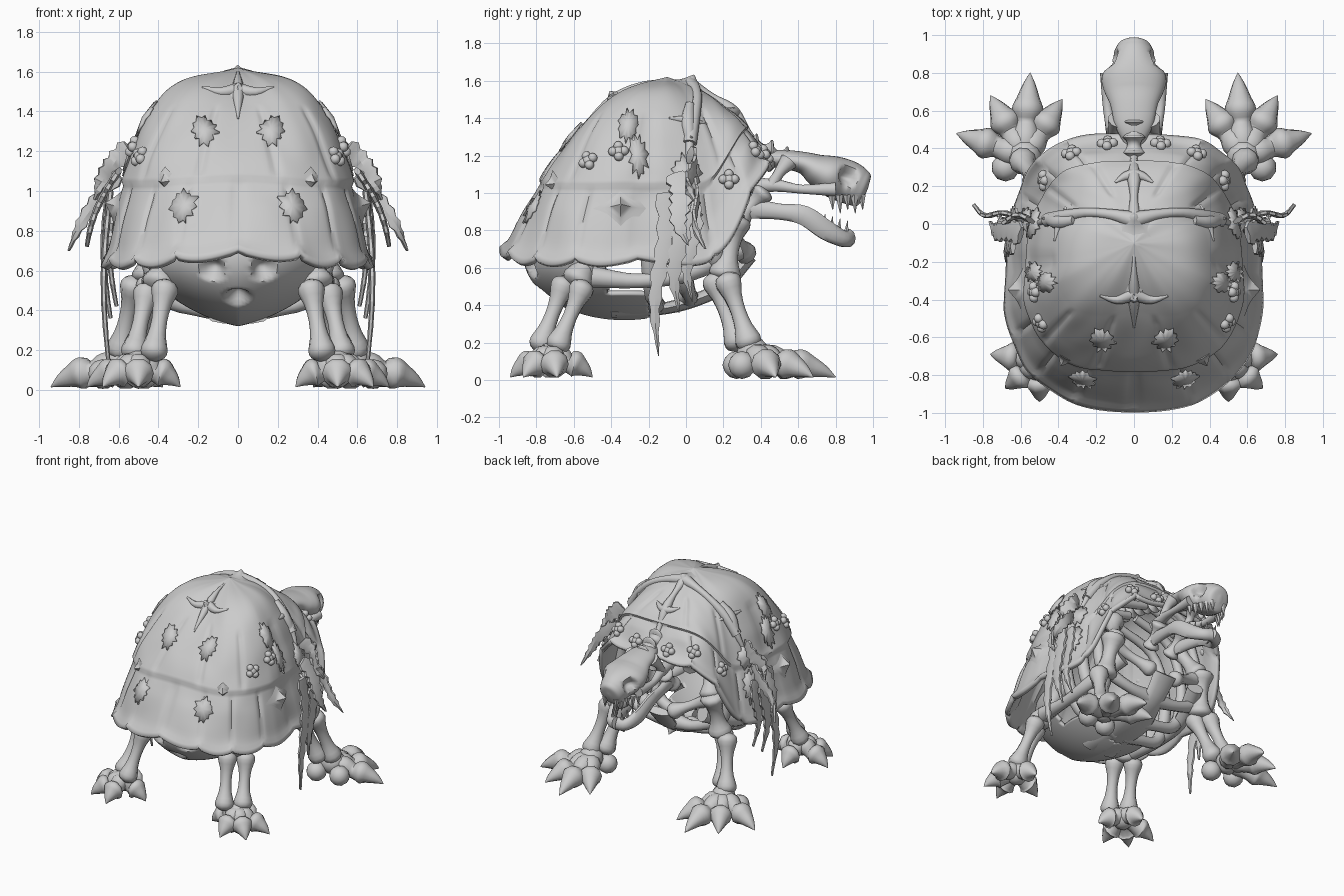
import bpy, bmesh, math, random
from mathutils import Vector, noise
from mathutils.bvhtree import BVHTree

random.seed(4)
if "Cube" in bpy.data.objects:
    bpy.data.objects.remove(bpy.data.objects["Cube"])

bone_grey = bpy.data.materials.new("bone_grey")
bone_grey.use_nodes = True
GREY = (0.6, 0.6, 0.6, 1)
bone_grey.diffuse_color = GREY
bone_grey.node_tree.nodes["Principled BSDF"].inputs["Base Color"].default_value = GREY


def finish(name, bm, mirror=False, thick=0.0, sharp=50):
    bmesh.ops.recalc_face_normals(bm, faces=bm.faces)
    mesh = bpy.data.meshes.new(name)
    bm.to_mesh(mesh)
    bm.free()
    mesh.materials.append(bone_grey)
    ob = bpy.data.objects.new(name, mesh)
    bpy.context.collection.objects.link(ob)
    if thick:
        mod = ob.modifiers.new("thickness", "SOLIDIFY")
        mod.thickness = thick
    if mirror:
        mod = ob.modifiers.new("mirror", "MIRROR")
        mod.use_mirror_merge = False
    bpy.ops.object.select_all(action="DESELECT")
    bpy.context.view_layer.objects.active = ob
    ob.select_set(True)
    bpy.ops.object.shade_smooth_by_angle(angle=math.radians(sharp))


def spline(pts, steps):
    """Catmull-Rom through points that carry position and radii."""
    pts = [Vector(p if len(p) == 5 else (*p, p[3])) for p in pts]
    if steps < 2:
        return pts
    ext = [pts[0] * 2 - pts[1]] + pts + [pts[-1] * 2 - pts[-2]]
    out = []
    for a, b, c, d in zip(ext, ext[1:], ext[2:], ext[3:]):
        for k in range(steps):
            t = k / steps
            out.append((b * 2 + (c - a) * t + (a * 2 - b * 5 + c * 4 - d) * t * t
                        + (b * 3 - a - c * 3 + d) * t ** 3) / 2)
    return out + [pts[-1]]


def loft(bm, pts, sides=10, steps=4):
    """Round tube through (x, y, z, side radius, other radius)."""
    path = spline(pts, steps)
    pos = [Vector(p[:3]) for p in path]
    along = (pos[-1] - pos[0]).normalized()
    ref = Vector((0, 0, 1)) if abs(along.z) < 0.85 else Vector((0, 1, 0))
    rings = []
    for i, p in enumerate(path):
        tan = (pos[min(i + 1, len(pos) - 1)] - pos[max(i - 1, 0)]).normalized()
        u = tan.cross(ref).normalized()
        v = u.cross(tan)
        ring = []
        for k in range(sides):
            a = math.tau * k / sides
            ring.append(bm.verts.new(pos[i] + u * math.cos(a) * max(p[3], 0.002)
                                     + v * math.sin(a) * max(p[4], 0.002)))
        rings.append(ring)
    for r, s in zip(rings, rings[1:]):
        for k in range(sides):
            bm.faces.new((r[k], r[k - 1], s[k - 1], s[k]))
    bm.faces.new(rings[0])
    bm.faces.new(rings[-1])


def bone(bm, a, b, r):
    """Shaft with knobbed ends."""
    a, b = Vector(a), Vector(b)
    shape = ((0, 0.3), (0.05, 0.85), (0.14, 1), (0.3, 0.7), (0.5, 0.58),
             (0.7, 0.7), (0.86, 1), (0.95, 0.85), (1, 0.3))
    loft(bm, [(*a.lerp(b, t), r * k) for t, k in shape], 10, 2)


def ball(bm, centre, r):
    new = bmesh.ops.create_icosphere(bm, subdivisions=2, radius=r)["verts"]
    bmesh.ops.translate(bm, verts=new, vec=centre)


def dent(bm, centre, r, depth):
    """Push a round socket inward along the vertex normals."""
    bm.normal_update()
    hits = [(v, (v.co - Vector(centre)).length / r) for v in bm.verts]
    for v, d in [(v, d) for v, d in hits if d < 1]:
        v.co -= v.normal * depth * (1 - d * d)


# Domed shell: tiers of scutes with grooves, and a scalloped rim
APEX = Vector((0, -0.1))
PEAK = 1.62


def power(c, e):
    return math.copysign(abs(c) ** e, c)


def shell_point(theta, v):
    c, s = math.cos(theta), math.sin(theta)
    p = 2.1 + 1.8 * s * s
    w, h = 1 - v ** 2.5, v ** (2.5 / p)
    e = 1 - (0.42 if c > 0 else 0.2) * h
    wide = 0.66 - 0.06 * min(max(c * 1.5 + 0.3, 0), 1)
    rim = Vector((wide * power(s, e), -0.26 + 0.7 * power(c, e)))
    f = min(max((rim.y - 0.1) / 0.34, 0), 1)
    low = 0.65 + 0.52 * f * f * (3 - 2 * f) + 0.05 * max(0, -c) ** 8
    tier, cols, part = (0, 16, w / 0.4) if w < 0.4 else \
        (1, 10, (w - 0.4) / 0.43) if w < 0.83 else (2, 6, (w - 0.83) / 0.17)
    cell = (theta / math.tau * cols + (0.5 if tier == 1 else 0)) % 1
    edge = min(cell, 1 - cell)
    push = 0.018 * (1 - part) * (tier < 2)
    push -= 0.014 * math.exp(-(edge * 16) ** 2) * (tier < 2) * min(1, 8 * part, 8 * (1 - part))
    push += 0.02 * math.exp(-(w / 0.05) ** 2)
    push += 0.014 * h * noise.noise(Vector((c * 3, s * 3, w * 5)))
    xy = APEX.lerp(rim, h)
    out = Vector((s * h, c * h, 0.3 + (1 - h)))
    sag = 0.045 * math.sin(math.pi * cell) ** 0.6 if tier == 0 else 0
    z = low + (PEAK - low) * w - sag * max(0, 1 - w * 4) - 0.2 * h * (1 - h) ** 2
    return Vector((*xy, z)) + out * push


N, M = 192, 90
bm = bmesh.new()
grid = [[bm.verts.new(shell_point(math.tau * k / N, j / M)) for k in range(N)]
        for j in range(M + 1)]
for r, s in zip(grid, grid[1:]):
    for k in range(N):
        bm.faces.new((r[k - 1], r[k], s[k], s[k - 1]))
bmesh.ops.remove_doubles(bm, verts=bm.verts, dist=0.0005)
tree = BVHTree.FromBMesh(bm)
finish("shell", bm, thick=0.035)


def on_shell(view, a, b):
    """Surface point and normal under a spot seen from above, side or rear."""
    start, way = {"top": ((a, b, 3), (0, 0, -1)), "side": ((3, a, b), (-1, 0, 0)),
                  "rear": ((a, -3, b), (0, 1, 0))}[view]
    p, n, _, _ = tree.ray_cast(Vector(start), Vector(way))
    if p is None:
        p, n, _, _ = tree.find_nearest(Vector(start) + Vector(way) * 2.4)
    return p, (n if n.dot(Vector(way)) < 0 else -n)


# Bony ridges lying over the shell
def ridge(bm, view, spots, r):
    loft(bm, [(*on_shell(view, a, b)[0], r * k) for a, b, k in spots], 8, 4)


bm = bmesh.new()
ridge(bm, "top", [(0, 0.02, 1.5), (0.12, 0.05, 0.9), (0.25, 0.06, 0.8), (0.37, 0.04, 1.1), (0.46, 0.02, 1.2)], 0.032)
ridge(bm, "side", [(0.02, 1.47, 0.9), (0.01, 1.38, 1.3), (0.02, 1.26, 0.8), (0, 1.14, 0.4)], 0.03)
for end in ((0.11, 1.37), (-0.09, 1.4)):
    ridge(bm, "side", [(0.01, 1.39, 1), (*end, 0.2)], 0.026)
ridge(bm, "top", [(0, 0.26, 1.3), (0.05, 0.25, 0.9), (0.1, 0.22, 0.2)], 0.026)
ridge(bm, "top", [(0, -0.37, 1.2), (0.09, -0.4, 0.8), (0.18, -0.38, 0.2)], 0.03)
finish("shell_side_ridges", bm, mirror=True)

bm = bmesh.new()
ridge(bm, "top", [(0, 0.42, 1.2), (0, 0.34, 0.7), (0, 0.25, 1.2), (0, 0.14, 0.7), (0, 0.02, 1.4)], 0.03)
ridge(bm, "top", [(0, 0.02, 1), (0, -0.2, 0.4), (0, -0.38, 1.3), (0, -0.55, 0.2)], 0.024)
finish("shell_spine_ridge", bm)


# Pointed knobs on the shell
def spike(bm, spot, r, height, sides=5):
    p, n = spot
    base = p - n * 0.02
    tip = p + n * height
    loft(bm, [(*base, r), (*base.lerp(tip, 0.4), r * 0.45), (*tip, 0.004)], sides, 3)


bm = bmesh.new()
spike(bm, on_shell("top", 0, 0.02), 0.13, 0.06, 8)
spike(bm, on_shell("top", 0, -0.38), 0.12, 0.05)
finish("shell_top_knobs", bm)
bm = bmesh.new()
spike(bm, on_shell("side", -0.35, 0.92), 0.15, 0.07, 4)
spike(bm, on_shell("side", -0.72, 1.05), 0.07, 0.035, 4)
spike(bm, on_shell("top", 0.45, 0.02), 0.06, 0.04)
finish("shell_side_spikes", bm, mirror=True)

# Lumpy growths
bm = bmesh.new()
for view, a, b in (("side", -0.52, 1.17), ("side", -0.36, 1.22), ("side", 0.23, 1.07),
                   ("top", 0.14, 0.42), ("top", 0.33, 0.37)):
    p, n = on_shell(view, a, b)
    turn = Vector((0, 0, 1)).rotation_difference(n)
    ball(bm, p, 0.035)
    for k in range(4):
        side = turn @ Vector((math.cos(k * 1.57), math.sin(k * 1.57), 0.3))
        ball(bm, p + side * 0.03, 0.026)
finish("shell_growths", bm, mirror=True)

# Ragged leaf patches
bm = bmesh.new()
for view, a, b, wide, tall in (
        ("rear", 0.17, 1.3, 0.07, 0.09), ("rear", 0.28, 0.92, 0.08, 0.09),
        ("side", -0.31, 1.36, 0.06, 0.1), ("side", -0.26, 1.2, 0.05, 0.12),
        ("side", 0, 1.1, 0.09, 0.1), ("side", 0.02, 0.88, 0.07, 0.12)):
    p, n = on_shell(view, a, b)
    u = n.cross(Vector((0, 0, 1))).normalized()
    v = u.cross(n)
    mid = bm.verts.new(p + n * 0.025)
    ring = []
    for k in range(22):
        ang, r = math.tau * k / 22, (1.12 if k % 2 else 0.82) * random.uniform(0.8, 1.1)
        q = p + u * math.cos(ang) * wide * r + v * math.sin(ang) * tall * r
        ring.append(bm.verts.new(tree.find_nearest(q)[0] + n * 0.016))
    for k in range(22):
        bm.faces.new((mid, ring[k - 1], ring[k]))
finish("leaf_patches", bm, mirror=True, thick=0.012)

# Hanging moss strands and leaves jutting out at the flanks
bm = bmesh.new()
for top, tip, width in (((0.64, -0.12, 1.0), (0.65, -0.16, 0.13), 0.055),
                        ((0.65, -0.03, 1.0), (0.64, -0.05, 0.36), 0.06),
                        ((0.62, 0.03, 0.95), (0.61, 0.02, 0.42), 0.05),
                        ((0.6, 0.02, 1.08), (0.85, 0.09, 0.7), 0.045),
                        ((0.6, -0.06, 1.1), (0.76, 0, 0.72), 0.07),
                        ((0.55, 0.02, 1.22), (0.72, 0.04, 0.95), 0.06)):
    strand = []
    for k in range(15):
        t = k / 14
        x, y, z = Vector(top).lerp(Vector(tip), t)
        jag = width * (1.1 if k % 2 else 0.75) * (1 - t ** 3)
        strand.append((x + 0.03 * math.sin(math.pi * t), y + 0.02 * math.sin(7 * t), z,
                       0.01 + 0.12 * jag, jag))
    loft(bm, strand, 6, 1)
finish("moss_strands", bm, mirror=True, sharp=25)

# Belly bowl with sockets, open at the flanks
bm = bmesh.new()
bmesh.ops.create_uvsphere(bm, u_segments=128, v_segments=96, radius=1)
for v in bm.verts:
    keel = 1 - 0.25 * abs(v.co.x) * (v.co.z < 0)
    v.co = Vector((v.co.x * 0.47, -0.33 + v.co.y * 0.54, 0.67 + v.co.z * 0.35 * keel))
for spot in ((0.13, -0.83, 0.61), (-0.13, -0.83, 0.61), (0, -0.77, 0.45)):
    dent(bm, spot, 0.07, 0.07)
cut = []
for f in bm.faces:
    c = f.calc_center_median()
    if c.z > 0.72 or c.y > -0.2 or (c.y > -0.42 and c.z > 0.46):
        cut.append(f)
bmesh.ops.delete(bm, geom=cut, context="FACES")
finish("belly_bowl", bm, thick=0.025)

# Breastbone, backbone and neck
bm = bmesh.new()
loft(bm, [(0, -0.4, 0.36, 0.15, 0.03), (0, -0.2, 0.37, 0.12, 0.03), (0, 0, 0.41, 0.14, 0.035),
          (0, 0.2, 0.5, 0.09, 0.035), (0, 0.35, 0.66, 0.1, 0.03)], 12)
for k in range(13):
    y = -0.48 + k * 0.082
    z = 1.16 + 0.2 * math.cos((y + 0.1) * 1.9) - 0.1 * max(0, y)
    bone(bm, (0, y - 0.05, z), (0, y + 0.05, z), 0.06)
finish("backbone", bm)

# Ribs and belly struts
bm = bmesh.new()
for k in range(3):
    y = -0.2 + k * 0.18
    low = 0.36 + max(0, y + 0.1) * 0.5
    loft(bm, [(0.03, y, 1.3, 0.03), (0.33, y, 1.2, 0.035), (0.45, y, 0.95, 0.035), (0.45, y, 0.68, 0.045),
              (0.36, y + 0.02, low + 0.11, 0.045), (0.2, y + 0.04, low + 0.05, 0.04),
              (0.04, y + 0.03, low + 0.04, 0.06)], 10)
loft(bm, [(0.42, -0.5, 0.55, 0.06), (0.44, -0.25, 0.53, 0.04), (0.43, 0, 0.57, 0.05), (0.34, 0.28, 0.7, 0.06)], 10)
bone(bm, (0.08, 0.33, 0.66), (0.4, 0.22, 0.82), 0.06)
bone(bm, (0.09, 0.28, 0.86), (0.11, 0.43, 1.02), 0.06)
finish("ribs", bm, mirror=True)

# Skull with deep sockets
bm = bmesh.new()
loft(bm, [(0, 0.42, 1.18, 0.05, 0.04), (0, 0.52, 1.18, 0.1, 0.05), (0, 0.63, 1.16, 0.125, 0.06),
          (0, 0.71, 1.12, 0.16, 0.09), (0, 0.78, 1.09, 0.17, 0.11), (0, 0.86, 1.06, 0.125, 0.115),
          (0, 0.92, 1.03, 0.1, 0.105), (0, 0.955, 1.015, 0.075, 0.085), (0, 0.967, 1.01, 0.01, 0.02)], 32, 7)
for s in (-1, 1):
    dent(bm, (s * 0.125, 0.87, 1.09), 0.06, 0.06)
finish("skull", bm)

# Cheek bars, jaw and teeth
bm = bmesh.new()
loft(bm, [(0.08, 0.33, 1.04, 0.045), (0.11, 0.48, 1.04, 0.035), (0.14, 0.62, 1.02, 0.025), (0.14, 0.8, 1.02, 0.04)], 10)
loft(bm, [(0.09, 0.55, 1.17, 0.05), (0.11, 0.5, 1.11, 0.03), (0.11, 0.46, 1.04, 0.035)], 10)
loft(bm, [(0.1, 0.33, 0.92, 0.03, 0.06), (0.12, 0.5, 0.9, 0.03, 0.045), (0.13, 0.63, 0.88, 0.03, 0.055),
          (0.11, 0.75, 0.8, 0.03, 0.055), (0.06, 0.84, 0.755, 0.04, 0.045), (0, 0.87, 0.76, 0.04, 0.05)], 10)
for k in range(5):
    x, y = 0.13 - k * 0.02, 0.78 + k * 0.04
    loft(bm, [(x, y, 0.99, 0.024), (x, y + 0.005, 0.91 - 0.02 * (k % 2), 0.002)], 6, 1)
    y -= 0.09
    z = 0.83 - k * 0.012
    loft(bm, [(x - 0.01, y, z - 0.03, 0.022), (x - 0.01, y + 0.015, z + 0.07, 0.002)], 6, 1)
finish("jaw", bm, mirror=True)


# Legs and clawed feet
def foot(bm, ankle, tips, r):
    ankle = Vector(ankle)
    ball(bm, ankle, r * 1.2)
    for tip in tips:
        tip = Vector(tip)
        shape = ((0, 0.7, 0.13), (0.22, 0.95, 0.12), (0.4, 0.75, 0.09), (0.56, 1.1, 0.085),
                 (0.7, 0.8, 0.07), (0.86, 0.45, 0.045), (1, 0.03, 0.015))
        loft(bm, [(*ankle.xy.lerp(tip, t), max(z, r * k), r * k) for t, k, z in shape], 10, 3)


bm = bmesh.new()
bone(bm, (0.28, 0.1, 1.12), (0.4, 0.26, 0.82), 0.08)
bone(bm, (0.41, 0.27, 0.88), (0.45, 0.2, 0.53), 0.088)
bone(bm, (0.43, 0.14, 0.57), (0.52, 0.29, 0.16), 0.072)
bone(bm, (0.51, 0.21, 0.57), (0.6, 0.35, 0.16), 0.072)
foot(bm, (0.58, 0.36, 0.14), ((0.38, 0.66), (0.55, 0.8), (0.76, 0.68), (0.94, 0.48)), 0.076)
ball(bm, (0.5, 0.27, 0.08), 0.075)
ball(bm, (0.68, 0.3, 0.08), 0.075)
finish("front_legs", bm, mirror=True)

bm = bmesh.new()
bone(bm, (0.3, -0.42, 0.82), (0.41, -0.6, 0.5), 0.085)
bone(bm, (0.36, -0.64, 0.55), (0.43, -0.79, 0.15), 0.068)
bone(bm, (0.45, -0.54, 0.53), (0.53, -0.7, 0.15), 0.068)
foot(bm, (0.5, -0.72, 0.12), ((0.76, -0.69), (0.68, -0.87), (0.5, -0.94), (0.29, -0.74), (0.5, -0.5)), 0.07)
finish("hind_legs", bm, mirror=True)
